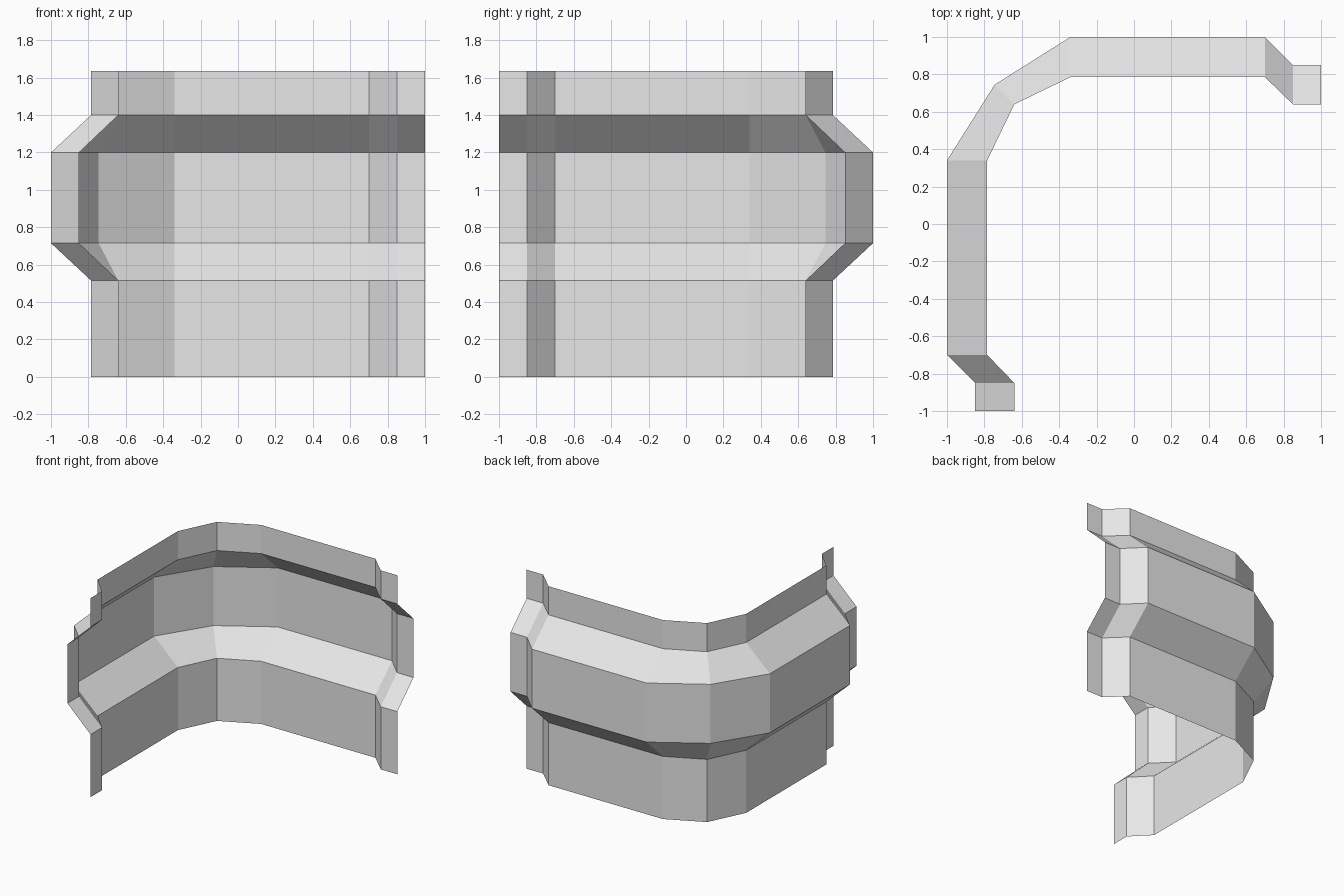
import bpy
import bmesh

cube = bpy.data.objects.get("Cube")
if cube:
    bpy.data.objects.remove(cube, do_unlink=True)

# One plain grey for the whole sheet
grey = bpy.data.materials.new("light grey")
grey.use_nodes = True
colour = (0.8, 0.8, 0.8, 1.0)
grey.diffuse_color = colour
grey.node_tree.nodes["Principled BSDF"].inputs["Base Color"].default_value = colour


def mirrored(half):
    """Complete a plan path by reflecting it across the corner diagonal."""
    return half + [(-y, -x) for x, y in reversed(half[:-1])]


# Plan paths, from the front end to the middle of the corner
recessed = mirrored([(-0.64, -1), (-0.64, -0.85), (-0.785, -0.7),
                     (-0.785, 0.34), (-0.64, 0.64)])
bulging = mirrored([(-0.85, -1), (-0.85, -0.85), (-1, -0.7),
                    (-1, 0.34), (-0.745, 0.745)])

# Height levels, from the base to the top rim
levels = [(recessed, 0), (recessed, 0.515), (bulging, 0.715),
          (bulging, 1.2), (recessed, 1.4), (recessed, 1.635)]

# Bridge neighbouring levels into an open single-layer wall
bm = bmesh.new()
rows = [[bm.verts.new((x, y, z)) for x, y in path] for path, z in levels]
for low, high in zip(rows, rows[1:]):
    for i in range(len(low) - 1):
        bm.faces.new((low[i + 1], low[i], high[i], high[i + 1]))

mesh = bpy.data.meshes.new("corner_wall")
bm.to_mesh(mesh)
bm.free()
mesh.materials.append(grey)
wall = bpy.data.objects.new("corner_wall", mesh)
bpy.context.collection.objects.link(wall)
